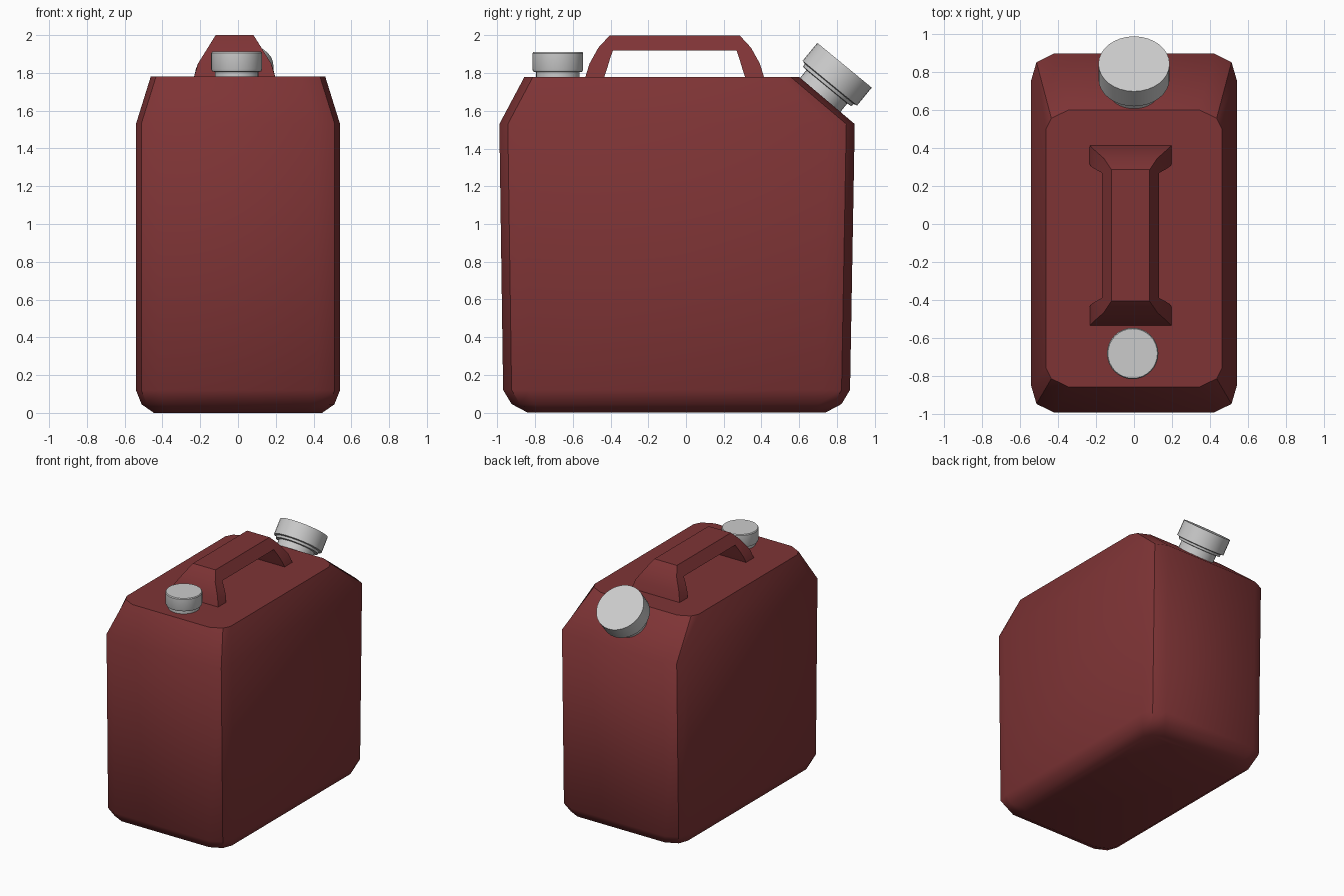
import bpy, bmesh, math
from mathutils import Matrix, Vector

if "Cube" in bpy.data.objects:
    bpy.data.objects.remove(bpy.data.objects["Cube"])

red = bpy.data.materials.new("red_plastic")
red.diffuse_color = (0.21, 0.034, 0.036, 1)
red.use_nodes = True
red.node_tree.nodes["Principled BSDF"].inputs["Base Color"].default_value = red.diffuse_color


def make_object(name, bm, mat=None):
    bmesh.ops.recalc_face_normals(bm, faces=bm.faces)
    me = bpy.data.meshes.new(name)
    bm.to_mesh(me)
    bm.free()
    ob = bpy.data.objects.new(name, me)
    bpy.context.collection.objects.link(ob)
    if mat:
        me.materials.append(mat)
    return ob


def smooth(ob, angle):
    bpy.ops.object.select_all(action='DESELECT')
    ob.select_set(True)
    bpy.context.view_layer.objects.active = ob
    bpy.ops.object.shade_smooth_by_angle(angle=math.radians(angle))


def loft(bm, rings):
    """Skin a list of point rings and cap both ends."""
    vr = [[bm.verts.new(p) for p in r] for r in rings]
    n = len(vr[0])
    for a, b in zip(vr, vr[1:]):
        for i in range(n):
            j = (i + 1) % n
            bm.faces.new((a[i], a[j], b[j], b[i]))
    bm.faces.new(vr[0][::-1])
    bm.faces.new(vr[-1])
    return vr


def body_ring(z, hx, y0, y1, c):
    """Rectangle with two-segment corners."""
    back = [(hx, y1 - c), (hx - 0.028, y1 - 0.045), (hx - 0.12, y1)]
    front = [(hx - 0.12, y0), (hx - 0.028, y0 + 0.045), (hx, y0 + c)]
    right = front + back
    return [(x, y, z) for x, y in right] + [(-x, y, z) for x, y in right[::-1]]


# Can body
bm = bmesh.new()
rings = loft(bm, [
    body_ring(0.0, 0.445, -0.84, 0.74, 0.10),
    body_ring(0.045, 0.51, -0.925, 0.825, 0.12),
    body_ring(0.12, 0.54, -0.97, 0.87, 0.14),
    body_ring(1.53, 0.54, -0.99, 0.895, 0.14),
    body_ring(1.78, 0.462, -0.857, 0.60, 0.10)])
for f in bm.faces:
    f.smooth = True
n = len(rings[0])
for i in range(n):
    bm.edges.get((rings[-1][i], rings[-1][(i + 1) % n])).smooth = False
for i in (1, 4, 7, 10):
    for a, b in zip(rings[1:], rings[2:]):
        bm.edges.get((a[i], b[i])).smooth = False
make_object("can_body", bm, red)


# Handle: flared feet, width depends on height
def half_width(z):
    pts = [(1.70, 0.225), (1.78, 0.215), (1.84, 0.20), (1.90, 0.162), (2.01, 0.094)]
    for (z0, w0), (z1, w1) in zip(pts, pts[1:]):
        if z <= z1:
            return w0 + (w1 - w0) * (z - z0) / (z1 - z0)


def handle_ring(outer, inner, flip):
    cx, cy = -0.018, -0.06
    ring = []
    for (y, z), s in ((outer, -1), (outer, 1), (inner, 1), (inner, -1)):
        ring.append((cx + s * half_width(z), cy + flip * y, z))
    return ring


half = [((0.475, 1.775), (0.375, 1.775)), ((0.452, 1.85), (0.36, 1.82)),
        ((0.405, 1.935), (0.345, 1.87)), ((0.345, 2.0), (0.328, 1.92))]
bm = bmesh.new()
loft(bm, [handle_ring(o, i, -1) for o, i in half] +
         [handle_ring(o, i, 1) for o, i in half[::-1]])
smooth(make_object("handle", bm, red), 32)


# Caps: turned profiles of (radius, height)
def turned(name, profile, centre, axis, sides=32):
    bm = bmesh.new()
    loft(bm, [[(r * math.cos(2 * math.pi * i / sides),
                r * math.sin(2 * math.pi * i / sides), h) for i in range(sides)]
              for r, h in profile])
    ob = make_object(name, bm)
    rot = Vector((0, 0, 1)).rotation_difference(Vector(axis).normalized())
    ob.matrix_world = Matrix.Translation(centre) @ rot.to_matrix().to_4x4()
    smooth(ob, 35)


turned("vent_cap", [(0.115, -0.02), (0.115, 0.025), (0.13, 0.028), (0.135, 0.04),
                    (0.135, 0.125), (0.13, 0.132)],
       (-0.007, -0.68, 1.78), (0, 0, 1))
turned("spout_cap", [(0.14, -0.02), (0.14, 0.055), (0.165, 0.058), (0.168, 0.075),
                     (0.187, 0.08), (0.187, 0.203)],
       (0, 0.712, 1.685), (0, 0.635, 0.773))
